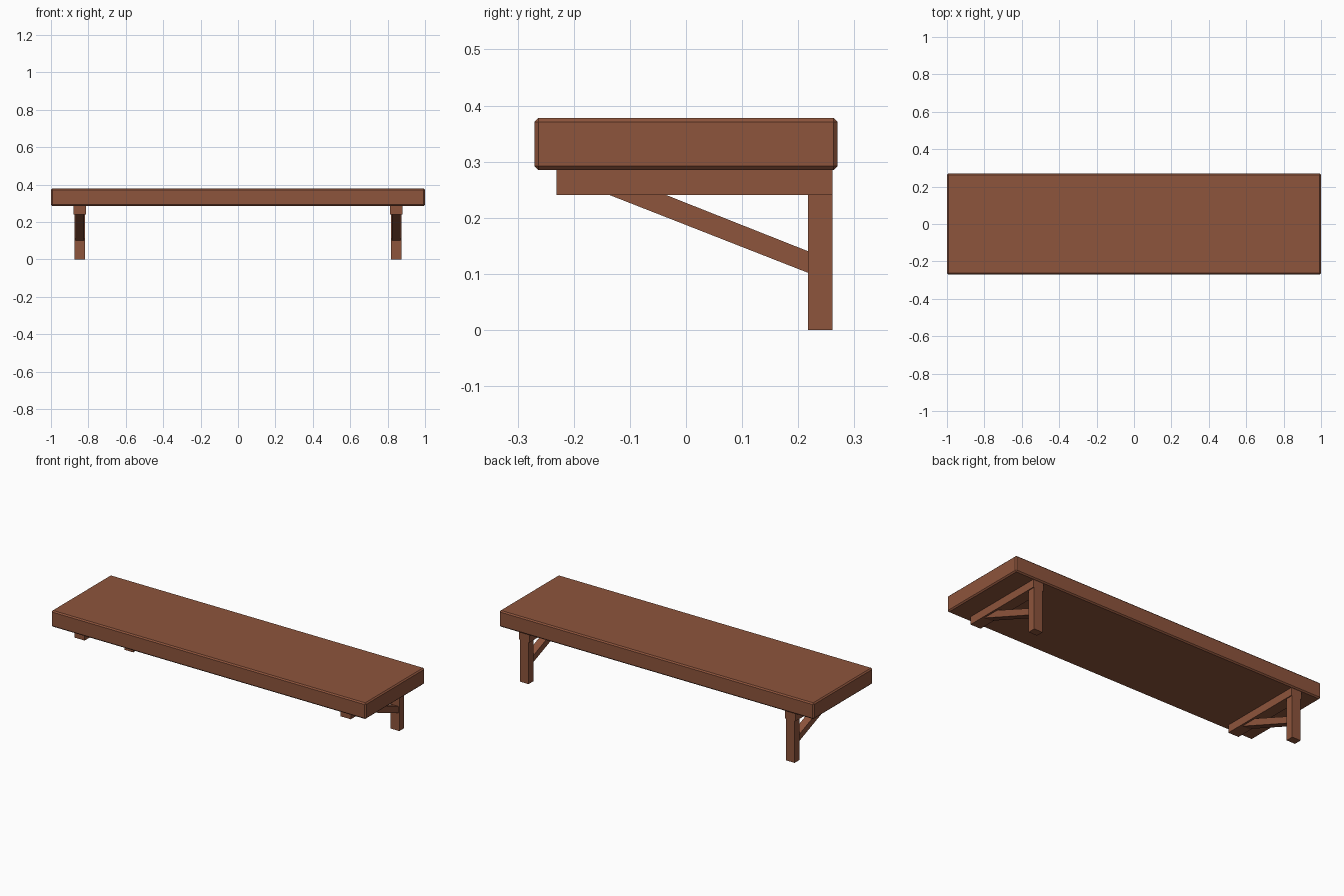
import bpy, bmesh

if "Cube" in bpy.data.objects:
    bpy.data.objects.remove(bpy.data.objects["Cube"])

wood = bpy.data.materials.new("reddish brown wood")
wood.diffuse_color = (0.27, 0.089, 0.045, 1)
wood.use_nodes = True
wood.node_tree.nodes["Principled BSDF"].inputs["Base Color"].default_value = wood.diffuse_color


def finish(name, bm):
    bmesh.ops.recalc_face_normals(bm, faces=bm.faces)
    me = bpy.data.meshes.new(name)
    bm.to_mesh(me)
    bm.free()
    me.materials.append(wood)
    ob = bpy.data.objects.new(name, me)
    bpy.context.collection.objects.link(ob)
    return ob


def prism(name, profile, x, width, bevel=0):
    """Extrude a (y, z) side profile along x, centred on x."""
    bm = bmesh.new()
    face = bm.faces.new([bm.verts.new((x - width / 2, y, z)) for y, z in profile])
    new = bmesh.ops.extrude_face_region(bm, geom=[face])["geom"]
    bmesh.ops.translate(bm, vec=(width, 0, 0),
                        verts=[v for v in new if isinstance(v, bmesh.types.BMVert)])
    if bevel:
        bmesh.ops.recalc_face_normals(bm, faces=bm.faces)
        bmesh.ops.bevel(bm, geom=bm.edges[:], offset=bevel, segments=1,
                        profile=0.5, affect='EDGES')
    return finish(name, bm)


def rect(y0, y1, z0, z1):
    return [(y0, z0), (y1, z0), (y1, z1), (y0, z1)]


# chamfered shelf board
prism("shelf_board", rect(-0.27, 0.27, 0.285, 0.378), 0, 2.0, bevel=0.007)

# brackets: arm under the board, wall post, diagonal brace
for side, x in (("left", -0.846), ("right", 0.846)):
    prism(side + "_bracket_arm", rect(-0.231, 0.261, 0.2405, 0.2855), x, 0.066)
    prism(side + "_bracket_post", rect(0.2175, 0.261, 0, 0.2405), x, 0.055)
    prism(side + "_bracket_brace",
          [(-0.136, 0.2405), (0.2175, 0.102), (0.2175, 0.1405), (-0.035, 0.2405)],
          x, 0.044)
